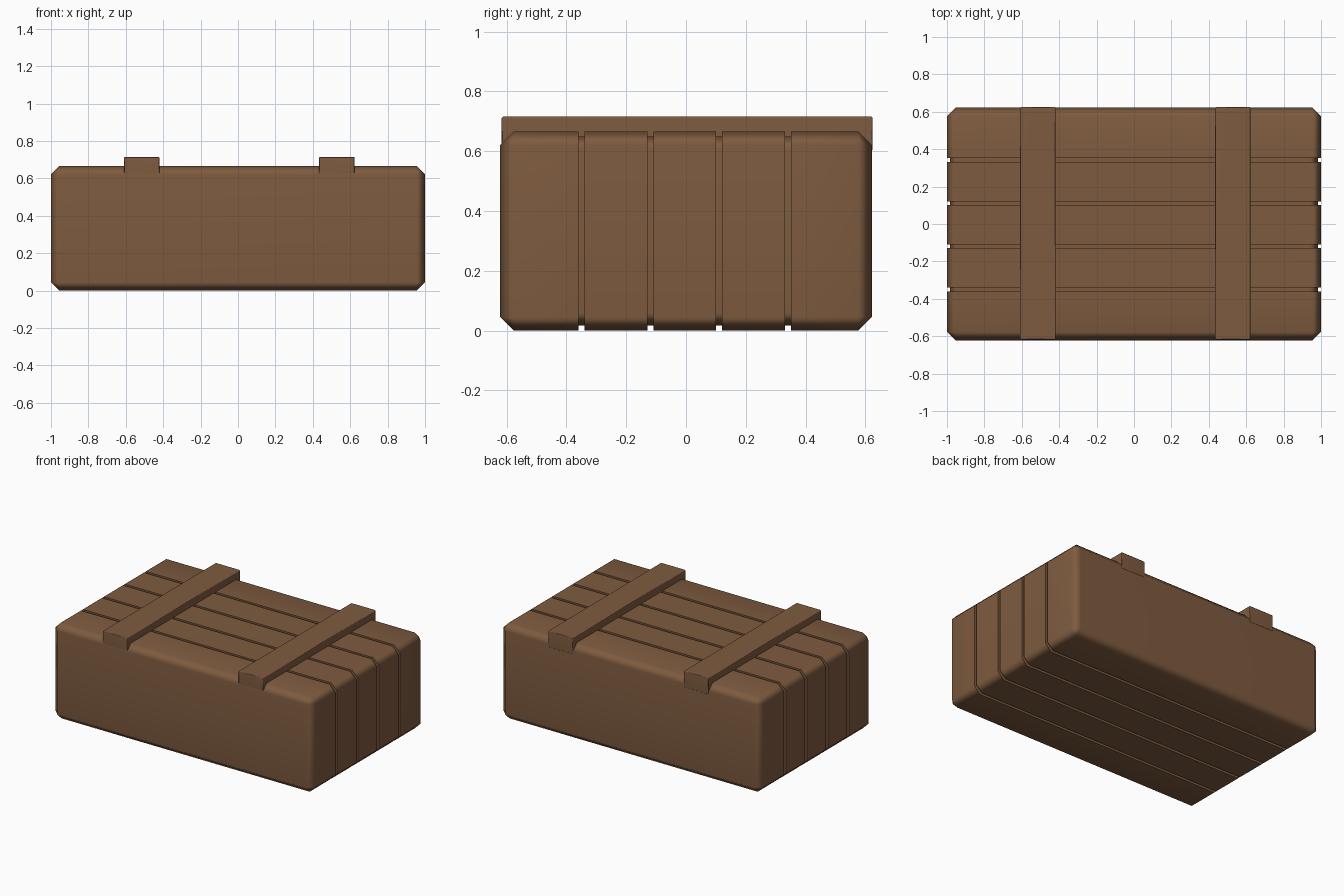
import bpy, bmesh
from mathutils import Vector

if "Cube" in bpy.data.objects:
    bpy.data.objects.remove(bpy.data.objects["Cube"])

wood = bpy.data.materials.new("brown wood")
wood.diffuse_color = (0.21, 0.105, 0.05, 1)
wood.use_nodes = True
wood.node_tree.nodes["Principled BSDF"].inputs["Base Color"].default_value = wood.diffuse_color


def block(name, lo, hi, bevel):
    """Box between two corners with a single-step chamfer on every edge."""
    lo, hi = Vector(lo), Vector(hi)
    bm = bmesh.new()
    bmesh.ops.create_cube(bm, size=1)
    for v in bm.verts:
        v.co = Vector(((lo[i] + hi[i]) / 2 + v.co[i] * (hi[i] - lo[i])) for i in range(3))
    bmesh.ops.bevel(bm, geom=bm.edges[:], offset=bevel, segments=1,
                    affect='EDGES', profile=0.5)
    return bm


def finish(name, bm):
    bmesh.ops.recalc_face_normals(bm, faces=bm.faces[:])
    mesh = bpy.data.meshes.new(name)
    bm.to_mesh(mesh)
    bm.free()
    mesh.materials.append(wood)
    obj = bpy.data.objects.new(name, mesh)
    bpy.context.collection.objects.link(obj)
    bpy.ops.object.select_all(action='DESELECT')
    obj.select_set(True)
    bpy.context.view_layer.objects.active = obj
    bpy.ops.object.shade_smooth_by_angle(angle=0.9)
    mod = obj.modifiers.new("weighted normals", 'WEIGHTED_NORMAL')
    mod.keep_sharp = True


# Crate body: chamfered box with grooves between the planks
H, DEPTH, HALF_GAP = 0.666, 0.016, 0.01
grooves = (-0.35, -0.119, 0.111, 0.342)
body = block("crate_body", (-1, -0.622, 0), (1, 0.622, H), 0.045)
for y in grooves:
    for s in (-HALF_GAP, HALF_GAP):
        bmesh.ops.bisect_plane(body, geom=body.verts[:] + body.edges[:] + body.faces[:],
                               plane_co=(0, y + s, 0), plane_no=(0, 1, 0))
# sink each ring of faces that lies in a groove
for y in grooves:
    ring = [f for f in body.faces if abs(f.calc_center_median().y - y) < HALF_GAP * 0.5]
    out = bmesh.ops.extrude_face_region(body, geom=ring)
    bmesh.ops.delete(body, geom=[f for f in ring if f.is_valid], context='FACES')
    for v in (g for g in out["geom"] if isinstance(g, bmesh.types.BMVert)):
        v.co.x *= 1 - DEPTH
        v.co.z = H / 2 + (v.co.z - H / 2) * (1 - 2 * DEPTH / H)
finish("crate_body", body)

# Two battens across the lid
for name, x in (("left_batten", -0.514), ("right_batten", 0.529)):
    finish(name, block(name, (x - 0.095, -0.617, 0.6), (x + 0.095, 0.625, 0.716), 0.005))
